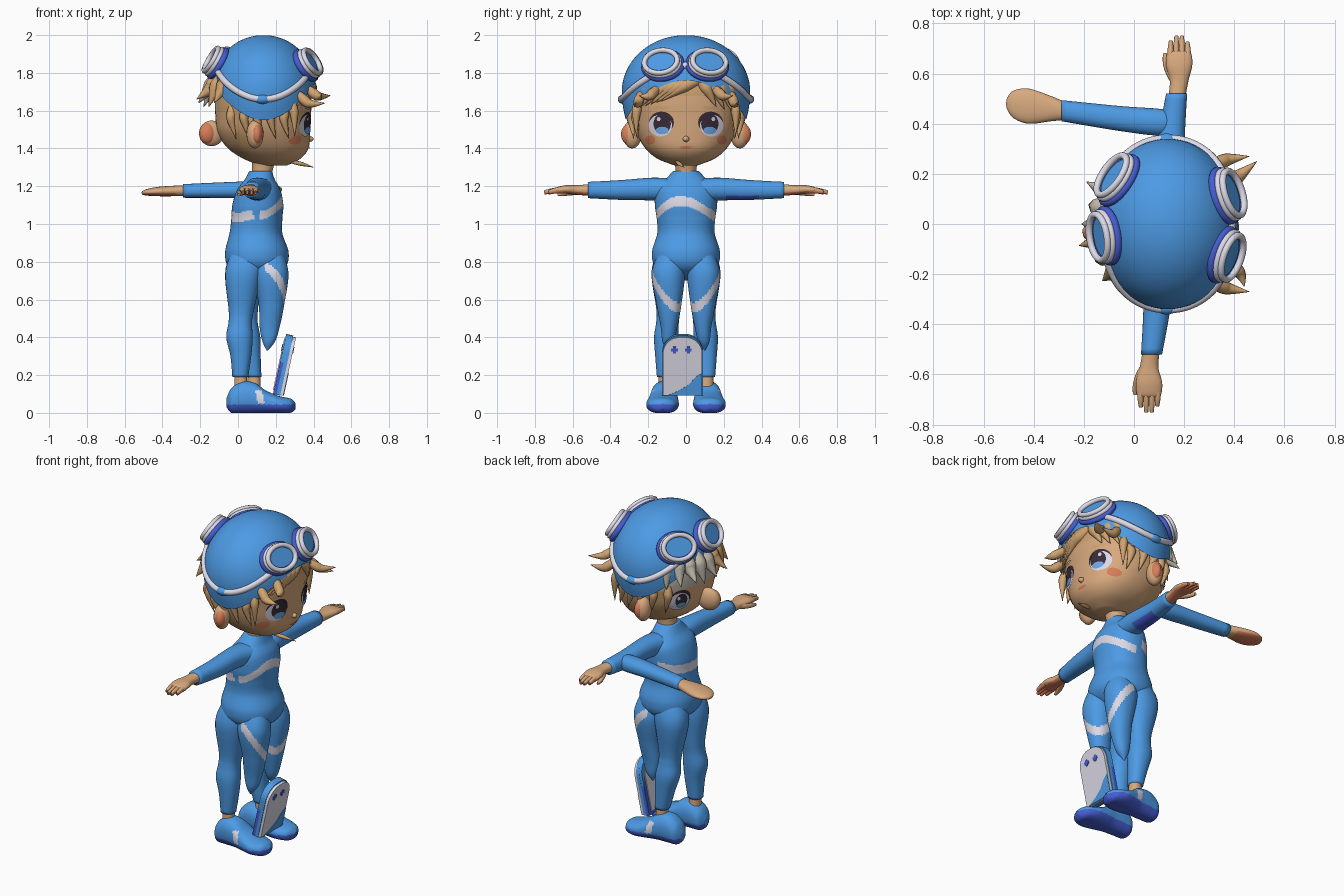
import bpy, bmesh, math
from mathutils import Vector
from mathutils.bvhtree import BVHTree

if "Cube" in bpy.data.objects:
    bpy.data.objects.remove(bpy.data.objects["Cube"])


def mat(name, r, g, b):
    m = bpy.data.materials.new(name)
    m.diffuse_color = (r, g, b, 1)
    m.use_nodes = True
    m.node_tree.nodes["Principled BSDF"].inputs["Base Color"].default_value = m.diffuse_color
    return m


BLUE = mat("suit_blue", .074, .325, .78)
DARK = mat("deep_blue", .06, .11, .65)
PALE = mat("pale_grey", .76, .75, .85)
SKIN = mat("skin", .69, .40, .21)
HAIR = mat("hair_tan", .63, .37, .165)
GREY = mat("hair_grey", .55, .50, .42)
CORAL = mat("coral", .70, .21, .10)
INK = mat("eye_ink", .04, .025, .04)
IRIS = mat("eye_blue", .16, .40, .82)


def finish(name, bm, mats, rule=None, smooth=True):
    bmesh.ops.recalc_face_normals(bm, faces=bm.faces)
    for f in bm.faces:
        f.smooth = smooth
        if rule:
            f.material_index = rule(f.calc_center_median())
    me = bpy.data.meshes.new(name)
    bm.to_mesh(me)
    bm.free()
    for m in mats:
        me.materials.append(m)
    ob = bpy.data.objects.new(name, me)
    bpy.context.collection.objects.link(ob)
    return ob


def loft(name, secs, mats, axis="z", rule=None, n=32, sub=5, power=2.2):
    """Smooth skin through sections (x, y, z, radius_u, radius_v)."""
    u, v = {"z": (0, 1), "y": (0, 2), "x": (1, 2)}[axis]
    bm, rings = bmesh.new(), []
    for i in range(len(secs) - 1):
        p = [secs[max(i - 1, 0)], secs[i], secs[i + 1], secs[min(i + 2, len(secs) - 1)]]
        for k in range(sub + (i == len(secs) - 2)):
            t = k / sub
            s = [.5 * (2 * b + (c - a) * t + (2 * a - 5 * b + 4 * c - d) * t * t
                 + (3 * b - a - 3 * c + d) * t ** 3) for a, b, c, d in zip(*p)]
            ring = []
            for j in range(n):
                a = 2 * math.pi * j / n
                co = Vector(s[:3])
                for ax, r, w in ((u, s[3], math.cos(a)), (v, s[4], math.sin(a))):
                    co[ax] += max(r, .001) * math.copysign(abs(w) ** (2 / power), w)
                co.z = max(co.z, 0)
                ring.append(bm.verts.new(co))
            rings.append(ring)
    for a, b in zip(rings, rings[1:]):
        for j in range(n):
            bm.faces.new((a[j], a[(j + 1) % n], b[(j + 1) % n], b[j]))
    bm.faces.new(rings[0])
    bm.faces.new(rings[-1])
    return finish(name, bm, mats, rule)


def tube(name, pts, radii, m, closed=False):
    cu = bpy.data.curves.new(name, "CURVE")
    cu.dimensions, cu.bevel_depth, cu.bevel_resolution = "3D", 1, 2
    cu.resolution_u, cu.use_fill_caps = 4, True
    sp = cu.splines.new("NURBS")
    sp.points.add(len(pts) - 1)
    for q, p, r in zip(sp.points, pts, radii):
        q.co, q.radius = (*p, 1), r
    sp.order_u, sp.use_endpoint_u, sp.use_cyclic_u = 3, True, closed
    cu.materials.append(m)
    ob = bpy.data.objects.new(name, cu)
    bpy.context.collection.objects.link(ob)


def ball(name, c, r, m, rot=0):
    bm = bmesh.new()
    bmesh.ops.create_uvsphere(bm, u_segments=20, v_segments=12, radius=1)
    for w in bm.verts:
        w.co = Vector((w.co.x * r[0], w.co.y * r[1], w.co.z * r[2]))
    ob = finish(name, bm, [m])
    ob.location, ob.rotation_euler = c, (0, 0, rot)


# torso with wavy chest stripe
def chest(c):
    wave = 1.12 - 3.3 * c.y ** 2 - .012 * math.sin(c.y * 16)
    if c.x < .10:
        wave = 1.045 + .1 * c.y + .25 * max(c.x, 0)
    return int(abs(c.z - wave) < .026 and abs(c.x - .10) > .018)


loft("torso", [(.10, 0, .70, .06, .06), (.10, 0, .77, .15, .16), (.10, 0, .85, .168, .18),
               (.095, 0, .95, .14, .152), (.10, 0, 1.03, .135, .155), (.105, 0, 1.10, .135, .165),
               (.11, 0, 1.18, .115, .16), (.115, 0, 1.235, .08, .11), (.12, 0, 1.28, .06, .068)],
     [BLUE, PALE], rule=chest, n=80, sub=12)
loft("neck", [(.12, 0, 1.22, .055, .055), (.13, 0, 1.29, .055, .055), (.14, 0, 1.38, .07, .07)], [SKIN])


# legs, pointed front thighs, ankles, shoes, arms and hands on both sides
def thigh(c):
    return int(c.x > .14 and abs(c.z - .72 - (abs(c.y) - .17) * 1.1 + (c.x - .2)) < .034)


def shoe(c):
    if c.z < .044:
        return 1
    return 2 if abs(c.x - .115 + (c.z - .085) * .2) < .018 and .05 < c.z < .12 and abs(c.y) > .15 else 0


def underside(c):
    return int(c.z < 1.168)


def armpit(c):
    return int(c.z < 1.15 and .2 < c.y < .4)


for s, side in ((1, "left"), (-1, "right")):
    d = .05 if s > 0 else 0
    loft(side + "_leg", [(.06, s * .085, .86, .09, .065), (.03, s * .095, .74, .098, .088),
                         (.018 + d * .4, s * .093, .55, .068, .064), (.012 + d * .6, s * .098, .48, .062, .06),
                         (.008 + d * .8, s * .105, .40, .07, .064),
                         (.015 + d, s * .108, .30, .055, .055), (.012 + d * 1.4, s * .11, .19, .042, .044)], [BLUE])
    loft(side + "_front_thigh", [(.16, s * .075, .87, .07, .06), (.175, s * .093, .74, .092, .088),
                                 (.177, s * .09, .57, .067, .065), (.168, s * .09, .46, .054, .045),
                                 (.163, s * .095, .38, .034, .03), (.155, s * .10, .33, .003, .003)],
         [BLUE, PALE], rule=thigh, n=80, sub=14)
    x = .015 + d * 1.4
    loft(side + "_ankle", [(x, s * .11, .21, .033, .034), (x, s * .11, .12, .035, .036)], [SKIN])
    loft(side + "_shoe", [(-.06, s * .115, .055, .02, .025), (-.035, s * .115, .065, .058, .065),
                          (.02, s * .115, .082, .068, .085), (.09, s * .117, .078, .072, .08),
                          (.15, s * .12, .057, .08, .06), (.22, s * .125, .043, .085, .046),
                          (.28, s * .125, .038, .06, .037), (.305, s * .125, .036, .01, .015)],
         [BLUE, DARK, PALE], "x", shoe, n=64, sub=8, power=2.3)
    loft(side + "_sleeve", [(.12, s * .06, 1.18, .08, .06), (.12 + s * .02, s * .18, 1.185, .062, .06),
                            (.12 + s * .03, s * .35, 1.18, .053, .052), (.12 + s * .05, s * .52, 1.18, .042, .043)],
         [BLUE, DARK], "y", armpit)
    hx = .12 + s * .06
    loft(side + "_palm", [(.12 + s * .05, s * .50, 1.18, .034, .032), (hx, s * .57, 1.18, .037, .026),
                          (hx, s * .63, 1.183, .052, .023), (hx, s * .675, 1.18, .05, .018),
                          (hx, s * .69, 1.18, .04, .01)], [SKIN, CORAL], "y", underside)
    for k in range(4):
        o = (k - 1.5) * .023
        L = (.73, .75, .75, .725)[k]
        for part, dz, m in (("finger", .002, SKIN), ("finger_pad", -.004, CORAL)):
            tube(f"{side}_{part}_{k + 1}", [(hx + o, s * .65, 1.18 + dz), (hx + o, s * .70, 1.18 + dz),
                                            (hx + o * .95, s * L, 1.168 + dz)], (.014, .013, .008), m)
    tube(side + "_thumb", [(hx - .02, s * .58, 1.175), (hx - .056, s * .63, 1.165), (hx - .056, s * .68, 1.155)],
         (.02, .017, .008), SKIN)

# third arm reaching backwards
loft("rear_sleeve", [(.19, .41, 1.18, .02, .02), (.12, .405, 1.18, .052, .045), (-.05, .42, 1.18, .05, .042),
                     (-.29, .452, 1.175, .042, .036)], [BLUE], "x")
loft("rear_hand", [(-.27, .45, 1.175, .034, .028), (-.33, .46, 1.175, .05, .028), (-.42, .47, 1.172, .07, .025),
                   (-.48, .477, 1.168, .055, .018), (-.505, .48, 1.165, .025, .01), (-.51, .48, 1.165, .004, .003)],
     [SKIN, CORAL], "x", lambda c: int(c.z < 1.163 and c.x < -.33))


# head with painted hairline
def scalp(c):
    if c.x < .0 and c.z > 1.585 and c.y > -.1:
        return 2
    return int(c.z > 1.60 + .25 * max(c.x - .1, 0) or (-.02 < c.x < .06 and abs(c.y) > .1))


head = loft("head", [(.19, 0, 1.31, .07, .06), (.18, 0, 1.345, .15, .15), (.16, 0, 1.40, .213, .215),
                     (.138, 0, 1.48, .244, .262), (.133, 0, 1.56, .252, .285), (.135, 0, 1.66, .255, .30),
                     (.14, 0, 1.76, .24, .28), (.14, 0, 1.86, .17, .19)],
            [SKIN, HAIR, GREY], rule=scalp, n=64, sub=6)
tree = BVHTree.FromPolygons([v.co for v in head.data.vertices], [p.vertices[:] for p in head.data.polygons])


def decal(name, c, d, ru, rv, m, off):
    """Thin round plate draped on the head, seen along direction d."""
    d = Vector(d).normalized()
    side = Vector((0, 0, 1)).cross(d)
    bm, prev = bmesh.new(), None

    def drop(a, b):
        p = Vector(c) + side * a + Vector((0, 0, b))
        h = tree.ray_cast(p + d * .6, -d)[0]
        return bm.verts.new((h or p) + d * off)
    mid = drop(0, 0)
    for k in (.35, .7, 1):
        ring = [drop(ru * k * math.cos(j * math.pi / 12), rv * k * math.sin(j * math.pi / 12)) for j in range(24)]
        for j in range(24):
            q = (j + 1) % 24
            bm.faces.new((prev[j], ring[j], ring[q], prev[q]) if prev else (mid, ring[j], ring[q]))
        prev = ring
    finish(name, bm, [m])


def eye(name, c, d, out, pupil=1):
    side = Vector((0, 0, 1)).cross(Vector(d).normalized())
    c = Vector(c)
    Z = Vector((0, 0, 1))
    decal(name + "_lash", c + Z * .012, d, .066, .058, INK, .003)
    decal(name + "_white", c - Z * .004 + side * out * .006, d, .062, .058, PALE, .006)
    decal(name + "_pupil", c + Z * .006 - side * out * .004, d, .046 * pupil, .054 * pupil, INK, .009)
    decal(name + "_iris", c - Z * .03 * pupil - side * out * .004, d, .034 * pupil, .02 * pupil, IRIS, .012)
    decal(name + "_glint", c + Z * .03 * pupil + side * out * .015, d, .01, .011, PALE, .014)


F = (1, 0, 0)
for s, side in ((1, "left"), (-1, "right")):
    eye(side + "_eye", (.14, s * .13, 1.525), F, s)
    decal(side + "_cheek", (.14, s * .19, 1.445), F, .027, .024, CORAL, .004)
    decal(side + "_brow", (.14, s * .13, 1.615), F, .045, .008, HAIR, .005)
    ball(side + "_ear", (.09, s * .285, 1.475), (.045, .05, .075), SKIN)
    ball(side + "_inner_ear", (.10, s * .30, 1.475), (.03, .044, .055), CORAL)
decal("mouth", (.14, 0, 1.405), F, .035, .008, CORAL, .004)
ball("nose", (.375, 0, 1.45), (.025, .018, .016), SKIN)
eye("rear_eye", (.14, .03, 1.52), (-.85, .53, 0), -1, .8)
ball("rear_ear", (-.14, -.02, 1.48), (.068, .036, .068), SKIN, .2)
ball("rear_inner_ear", (-.16, -.036, 1.48), (.045, .03, .055), CORAL, .2)


# swim cap, open below, its rim raised at the front and back
def cap_point(a, z, grow=0):
    k = max(0, 1 - ((z - 1.70) / (.30 if z > 1.70 else .42)) ** 2) ** .5
    return Vector((.135 + (.285 * k + grow) * math.cos(a), (.34 * k + grow) * math.sin(a), z))


bm, N, M = bmesh.new(), 64, 20
rows = []
for i in range(1, M + 1):
    row = []
    for j in range(N):
        a = 2 * math.pi * j / N
        rim = 1.55 + .21 * math.cos(a) ** 2
        row.append(bm.verts.new(cap_point(a, 2 - (2 - rim) * (1 - math.cos(i / M * math.pi / 2)))))
    rows.append(row)
bm.faces.new(rows[0])
for a, b in zip(rows, rows[1:]):
    for j in range(N):
        bm.faces.new((a[j], a[(j + 1) % N], b[(j + 1) % N], b[j]))
finish("swim_cap", bm, [BLUE])

# goggles: strap all round, a lens pair front and back
ring = [cap_point(a, 1.66 + .18 * math.cos(a) ** 2, .001) for a in (2 * math.pi * j / 48 for j in range(48))]
tube("goggle_strap", ring, [.018] * 48, PALE, True)
for s in (1, -1):
    ball("strap_buckle", (.13, s * .335, 1.66), (.042, .026, .024), BLUE)
for name, c, yaw in (("front_left", (.38, .118, 1.85), .3), ("front_right", (.375, -.128, 1.85), -.33),
                     ("rear_left", (-.075, .185, 1.855), math.pi - .6),
                     ("rear_right", (-.125, -.05, 1.86), math.pi + .15)):
    nrm = Vector((math.cos(yaw) * .87, math.sin(yaw) * .87, .5))
    side = Vector((0, 0, 1)).cross(nrm).normalized()
    up = nrm.cross(side)

    def rim(off, k, lift=0):
        return [Vector(c) + nrm * off + side * .092 * k * math.cos(t) + up * (.07 * k * math.sin(t) + lift)
                for t in (j * math.pi / 12 for j in range(24))]
    tube(name + "_goggle_frame", rim(.02, 1), [.014] * 24, PALE, True)
    tube(name + "_goggle_skirt", rim(0, 1.06), [.014] * 24, PALE, True)
    tube(name + "_goggle_seal", rim(-.022, 1.12), [.018] * 24, DARK, True)
    # deep blue crescent shows below the lens
    for part, pts, m in (("backing", rim(.008, 1), DARK), ("lens", rim(.012, .88, .01), BLUE)):
        bm = bmesh.new()
        bm.faces.new([bm.verts.new(p) for p in pts])
        finish(f"{name}_goggle_{part}", bm, [m], smooth=False)


# hair locks
def lock(name, a, b, c, w, m=HAIR):
    tube(name, (a, Vector(a).lerp(Vector(b), .6), b, c), (w * .7, w, w * .8, .001), m)


def brow_point(y, z, out=0):
    return (.145 + .245 * math.sqrt(max(.02, 1 - (y / .31) ** 2)) + out, y, z)


# fringe swept from a parting to both sides
for i in range(7):
    t = i / 6
    lock("fringe_lock", brow_point(.08 - .2 * t, 1.77, -.015), brow_point(-.04 - .19 * t, 1.715 - .01 * t, .004),
         brow_point(-.13 - .17 * t, 1.65 - .05 * t, .012), .036)
for i in range(4):
    t = i / 3
    lock("fringe_lock", brow_point(.07 + .12 * t, 1.77, -.015), brow_point(.12 + .12 * t, 1.70, .004),
         brow_point(.16 + .13 * t, 1.62 - .04 * t, .012), .036)
for s in (1, -1):
    lock("side_lock", (.28, s * .25, 1.66), (.30, s * .265, 1.58), (.30, s * .262, 1.46), .028)
    lock("side_flick", (.30, s * .23, 1.70), (.38, s * .26, 1.63), (.46, s * .27, 1.64), .03)
    lock("high_flick", (.36, s * .15, 1.72), (.43, s * .2, 1.67), (.49 if s > 0 else .44, s * .25, 1.68), .03)
    for k in range(5):
        x = -.03 + .07 * k
        y = s * .30 * math.sqrt(max(.1, 1 - ((x - .14) / .27) ** 2))
        lock("nape_lock", (x, y * .94, 1.62), (x - .01, y * .98, 1.55), (x + .02, y * .93, 1.45), .028)
lock("chin_curl", (.28, -.05, 1.33), (.35, -.03, 1.315), (.40, -.01, 1.30), .012)
for i in range(8):
    a = math.pi * (.70 + .075 * i)
    p, q = Vector((math.cos(a), math.sin(a), 0)), (i % 3) * .02
    o = Vector((.14, 0, 0))
    lock("rear_lock", o + p * .25 + Vector((0, 0, 1.78)), o + p * .295 + Vector((0, 0, 1.71)),
         o + p * (.33 + q) + Vector((0, 0, 1.62 + q)), .045, GREY if i < 5 else HAIR)


# kickboard leaning against the feet
def plate(name, w, h0, h1, t0, t1, m, rule=None, cut=None):
    r = w * .85
    pts = cut or ([(-w, h0), (w, h0)] + [(w - r + r * math.cos(k * math.pi / 16), h1 - r + r * math.sin(k * math.pi / 16)) for k in range(9)]
                  + [(r - w - r * math.sin(k * math.pi / 16), h1 - r + r * math.cos(k * math.pi / 16)) for k in range(9)])
    bm = bmesh.new()
    f = bm.faces.new([bm.verts.new((t0, a, b)) for a, b in pts])
    new = bmesh.ops.extrude_face_region(bm, geom=[f])["geom"]
    bmesh.ops.translate(bm, vec=(t1 - t0, 0, 0), verts=[v for v in new if isinstance(v, bmesh.types.BMVert)])
    ob = finish(name, bm, m, rule, False)
    ob.location, ob.rotation_euler = (.21, -.018, .095), (0, .215, 0)


plate("kickboard_core", .108, 0, .325, -.006, .014, [BLUE])
plate("kickboard_back", .108, 0, .255, -.025, -.006, [DARK])
plate("kickboard_back_tip", .107, .08, .325, -.0245, -.006, [BLUE])
plate("kickboard_front_panel", .104, .003, .318, .014, .03, [PALE])
plate("kickboard_back_panel", .085, .02, .30, -.03, -.025, [PALE])
plate("kickboard_corner", 0, 0, 0, .03, .033, [BLUE],
      cut=[(-.08, .004), (.103, .004), (.103, .125), (.07, .105), (.03, .06), (-.02, .03)])
for y in (-.043, .03):
    for t in (.03, -.033):
        for a, b in ((.018, .008), (.008, .018)):
            plate("kickboard_spot", 0, 0, 0, t, t + .003, [DARK],
                  cut=[(y - a, .25 - b), (y + a, .25 - b), (y + a, .25 + b), (y - a, .25 + b)])
